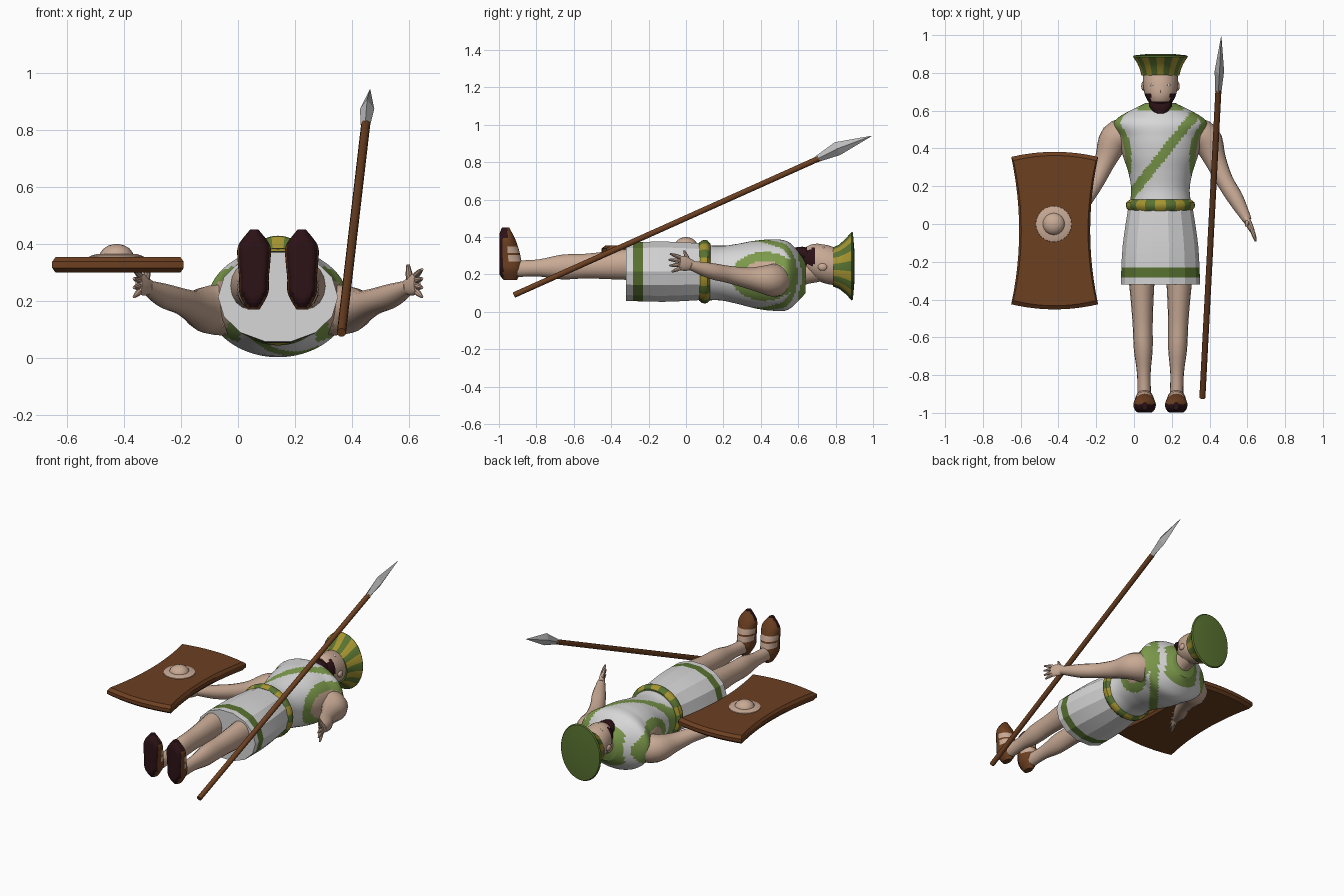
import bpy, bmesh, math
from mathutils import Vector

cube = bpy.data.objects.get("Cube")
if cube:
    bpy.data.objects.remove(cube)

COLOURS = {
    "skin": (.58, .4, .3), "white_cloth": (.68, .68, .68), "light_green": (.2, .32, .07),
    "dark_green": (.1, .17, .03), "yellow": (.38, .3, .03), "leather": (.15, .05, .015),
    "dark_hair": (.025, .006, .008), "steel": (.5, .5, .5),
}
SKIN, WHITE, LIME, GREEN, YELLOW, LEATHER, DARK, STEEL = range(len(COLOURS))
MATERIALS = []
for name, rgb in COLOURS.items():
    material = bpy.data.materials.new(name)
    material.use_nodes = True
    material.diffuse_color = (*rgb, 1)
    material.node_tree.nodes["Principled BSDF"].inputs["Base Color"].default_value = (*rgb, 1)
    MATERIALS.append(material)

BODY_MIDDLE = .14
X, Y, Z = Vector((1, 0, 0)), Vector((0, 1, 0)), Vector((0, 0, 1))


def finish(name, bm, origin=0, mirror=False, smooth=0):
    """Turn a bmesh into an object, optionally mirrored across the origin."""
    bmesh.ops.recalc_face_normals(bm, faces=bm.faces)
    mesh = bpy.data.meshes.new(name)
    bm.to_mesh(mesh)
    bm.free()
    for material in MATERIALS:
        mesh.materials.append(material)
    if smooth:
        mesh.shade_smooth()
        mesh.set_sharp_from_angle(angle=math.radians(smooth))
    part = bpy.data.objects.new(name, mesh)
    bpy.context.collection.objects.link(part)
    part.location.x = origin
    if mirror:
        part.modifiers.new("Mirror", "MIRROR").use_mirror_merge = False


def spline(before, start, end, after, t):
    """Catmull-Rom interpolation between start and end."""
    bend = 3 * (start - end) + after - before
    slope = 2 * before - 5 * start + 4 * end - after
    return start + t / 2 * (end - before + t * (slope + t * bend))


def bridge(bm, loops):
    """Skin closed loops and cap both ends; yields (face, ring, segment)."""
    faces = []
    for ring, (low, high) in enumerate(zip(loops, loops[1:])):
        for j in range(len(low)):
            faces.append((bm.faces.new((low[j - 1], low[j], high[j], high[j - 1])), ring, j))
    faces.append((bm.faces.new(loops[0]), -1, 0))
    faces.append((bm.faces.new(loops[-1]), -1, 0))
    return faces


def tube(name, points, widths, depths=None, paint=SKIN, sides=16, axis=None, steps=1,
         origin=BODY_MIDDLE, mirror=False, smooth=40, floor=None):
    """Loft of ellipses along points; two points are divided evenly among the widths."""
    count = len(widths)
    points = [Vector(p) for p in points]
    if len(points) == 2:
        points = [points[0].lerp(points[1], i / (count - 1)) for i in range(count)]
    rings = [Vector((*p, a, b)) for p, a, b in zip(points, widths, depths or widths)]
    if steps > 1:
        padded = [rings[0], *rings, rings[-1]]
        rings = [spline(*padded[i:i + 4], s / steps) for i in range(count - 1) for s in range(steps)]
        rings.append(padded[-1])
    bm = bmesh.new()
    loops = []
    for i, ring in enumerate(rings):
        ahead, behind = rings[min(i + 1, len(rings) - 1)], rings[max(i - 1, 0)]
        along = axis or Vector((ahead - behind)[:3]).normalized()
        across = (X - X.dot(along) * along).normalized()
        up = along.cross(across)
        loop = []
        for j in range(sides):
            turn = math.tau * j / sides
            spot = Vector(ring[:3]) + across * ring[3] * math.cos(turn) + up * ring[4] * math.sin(turn)
            if floor is not None:
                spot.y = max(spot.y, floor)
            loop.append(bm.verts.new(spot))
        loops.append(loop)
    for face, ring, segment in bridge(bm, loops):
        centre = face.calc_center_median()
        face.material_index = paint(centre, ring, segment) if callable(paint) else paint
    finish(name, bm, origin, mirror, smooth)


def ball(name, centre, size, paint=SKIN, **options):
    """Ellipsoid built from stacked rings."""
    turns = [math.pi * (i + .5) / 9 for i in range(9)]
    centre = Vector(centre)
    tube(name, [centre - Z * size[2] * math.cos(t) for t in turns],
         [size[0] * math.sin(t) for t in turns], [size[1] * math.sin(t) for t in turns],
         paint, axis=Z, **options)


def stripes(centre, ring, segment):
    return YELLOW if segment // 2 % 2 else GREEN


def tunic_paint(centre, ring, segment):
    """Armhole trim, collar and diagonal sash."""
    armhole = math.hypot((centre.y - .42) / .18, (centre.z - .19) / .13)
    if abs(centre.x) > .1 and armhole < 1:
        return LIME if armhole > .65 else SKIN
    collar = centre.y > .6 and abs(centre.x) < .12
    sash = abs(centre.x - .8 * centre.y + .28) < .033
    return LIME if collar or sash else WHITE


def head_paint(centre, ring, segment):
    jaw = abs(centre.x) > .05 and centre.y < .69
    return DARK if centre.z > .25 and (centre.y < .645 or jaw) else SKIN


def sandal_paint(centre, ring, segment):
    """Dark sole turned up at the toe, skin showing between straps."""
    if centre.y < -.978 or (centre.z > .4 and centre.y < -.955):
        return DARK
    gap = .27 < centre.z < .3 or .32 < centre.z < .35
    return SKIN if gap and centre.y > -.955 else LEATHER


# Clothing
tube("tunic", [(0, .09, .21), (0, .64, .19)], [.165, .155, .17, .2, .22, .24, .08],
     [.15, .145, .16, .18, .19, .18, .09], tunic_paint, sides=96, axis=Y, steps=10)
tube("skirt", [(0, -.32, .215), (0, .09, .215)], [.21, .2, .17], [.16, .165, .155],
     lambda centre, ring, segment: GREEN if ring == 1 else WHITE, sides=14, axis=Y, steps=4, smooth=20)
tube("belt", [(0, .07, .215), (0, .13, .215)], [.165, .18, .183, .18, .16],
     [.155, .167, .17, .167, .15], stripes, sides=40, axis=Y)

# Head and face
tube("neck", [(0, .56, .19), (0, .71, .23)], [.08, .06, .06], [.085, .065, .07], axis=Y, steps=3)
tube("head", [(0, .6, .29), (0, .81, .24)], [.03, .077, .092, .09], [.03, .087, .103, .1],
     head_paint, sides=40, axis=Y, steps=7)
tube("nose", [(0, .745, .345), (0, .68, .35)], [.008, .012, .018, .01], sides=8, axis=Y)
tube("beard", [(0, .57, .335), (0, .65, .3)], [.004, .04, .06, .06], [.004, .024, .037, .042], DARK, axis=Y)
ball("mouth", (0, .657, .34), (.024, .008, .012))
ball("ears", (.09, .73, .24), (.012, .025, .02), mirror=True)
ball("eyes", (.037, .735, .343), (.016, .008, .007), WHITE, mirror=True)
ball("pupils", (.037, .735, .347), (.005, .005, .005), LEATHER, mirror=True)

# Flared striped hat with a low crown
tube("hat", [(0, .785, .24), (0, .885, .245)], [.1, .108, .123, .145], [.104, .118, .146, .182],
     stripes, sides=40, axis=Y)
tube("hat_crown", [(0, .885, .245), (0, .9, .245)], [.146, .14, .07], [.184, .178, .09],
     GREEN, sides=40, axis=Y)

# Arms and hands
tube("arms", [(.16, .48, .17), (.24, .45, .17), (.29, .34, .18), (.34, .23, .2), (.4, .13, .22), (.46, .02, .25)],
     [.09, .085, .058, .046, .042, .024], steps=4, mirror=True)
tube("palms", [(.45, .035, .25), (.487, -.037, .263)], [.02, .018, .013], [.026, .038, .038],
     steps=3, mirror=True)
for finger, length in enumerate((.045, .058, .062, .055)):
    spread = finger - 1.5
    root = Vector((.484, -.03, .263 + .019 * spread))
    tip = root + Vector((.02, -length, .013 * spread))
    tube(f"fingers_{finger}", [root, tip], [.011, .01, .005], sides=8, mirror=True)
tube("thumbs", [(.462, .015, .268), (.455, -.01, .328)], [.014, .012, .006], sides=8, axis=Z, mirror=True)

# Legs and sandals
tube("legs", [(.1, -.28, .255), (.085, -.92, .23)], [.07, .06, .053, .05, .036, .036],
     [.085, .075, .066, .066, .045, .045], axis=Y, steps=3, mirror=True)
tube("sandals", [(.085, -.94, .17), (.083, -.965, .45)], [.02, .05, .052, .057, .056, .015],
     [.035, .07, .068, .06, .045, .02], sandal_paint, sides=28, axis=Z, steps=5, mirror=True, floor=-.998)

# Spear
tube("spear_shaft", [(.362, -.92, .09), (.447, .71, .82)], [.016, .016], paint=LEATHER, sides=10, origin=0)
tube("spear_head", [(.446, .7, .817), (.452, .81, .873), (.462, .993, .941)], [.017, .025, .001],
     [.017, .037, .001], STEEL, sides=4, origin=0, smooth=0)


def shield_outline(scale, steps=12):
    """Bowed ends and concave sides, walked once around."""
    half_width, half_length = .23 * scale, .39 * scale
    sweep = [1 - 2 * i / steps for i in range(steps)]
    for side in (1, -1):
        for t in sweep:
            yield side * t * half_width, side * (half_length + .027 * (1 - t * t))
        for t in sweep:
            yield -side * (half_width - .042 * (1 - t * t)), side * t * half_length


# Shield with bevelled rim and a round boss
bm = bmesh.new()
bridge_faces = bridge(bm, [[bm.verts.new((x - .42, y - .035, z)) for x, y in shield_outline(scale)]
                           for scale, z in ((.95, .3), (1, .316), (1, .338), (.95, .354))])
for face, ring, segment in bridge_faces:
    face.material_index = LEATHER
finish("shield", bm)
tube("boss_ring", [(-.425, 0, .35), (-.425, 0, .365)], [.096, .094, .07], sides=24, axis=Z, origin=0)
ball("boss_dome", (-.425, 0, .355), (.06, .06, .045), sides=24, origin=0)
